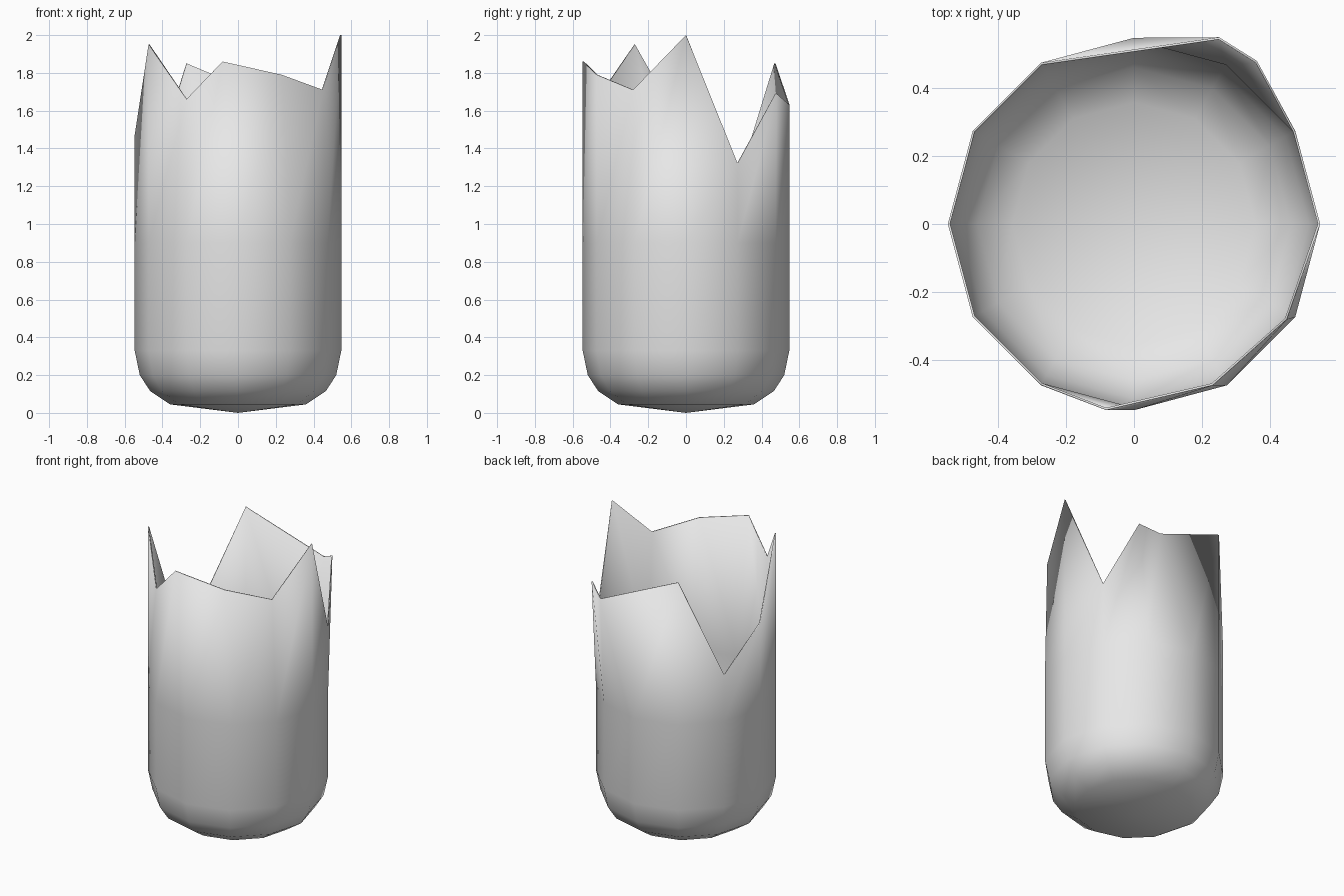
import bpy, bmesh
from math import cos, sin, pi, radians

cube = bpy.data.objects.get("Cube")
if cube:
    bpy.data.objects.remove(cube, do_unlink=True)

# One plain grey for the whole shell
grey = bpy.data.materials.new("light_grey")
grey.use_nodes = True
colour = (0.8, 0.8, 0.8, 1)
grey.diffuse_color = colour
grey.node_tree.nodes["Principled BSDF"].inputs["Base Color"].default_value = colour

SIDES = 12
R = 0.547

# Rounded base and straight wall: radius, height
profile = [(0.36, 0.045), (0.465, 0.115), (0.52, 0.2), (R, 0.33), (R, 0.9)]

# Broken rim: degrees round, radius, height
rim = [(0, R, 2.0), (30, R, 1.32), (53, 0.6, 1.69), (65.5, 0.603, 1.63),
       (120, R, 1.85), (150, R, 1.21), (180, R, 1.47), (210, R, 1.95),
       (240, R, 1.66), (261.5, 0.553, 1.86), (296, 0.528, 1.79), (328, 0.53, 1.71)]

bm = bmesh.new()


def point(angle, radius, z):
    return bm.verts.new((radius * cos(angle), radius * sin(angle), z))


rings = [[point(2 * pi * i / SIDES, r, z) for i in range(SIDES)] for r, z in profile]
rings.append([point(radians(a), r, z) for a, r, z in rim])

# Pointed underside
tip = bm.verts.new((0, 0, 0))
for i in range(SIDES):
    bm.faces.new((tip, rings[0][(i + 1) % SIDES], rings[0][i]))

# Walls up to the jagged edge
for low, high in zip(rings, rings[1:]):
    for i in range(SIDES):
        j = (i + 1) % SIDES
        bm.faces.new((low[i], low[j], high[j], high[i]))

mesh = bpy.data.meshes.new("broken_shell")
bm.to_mesh(mesh)
bm.free()
mesh.materials.append(grey)
shell = bpy.data.objects.new("broken_shell", mesh)
bpy.context.collection.objects.link(shell)

# Smooth sides with sharp rim
bpy.ops.object.select_all(action='DESELECT')
shell.select_set(True)
bpy.context.view_layer.objects.active = shell
bpy.ops.object.shade_smooth_by_angle(angle=radians(40))

# Thin wall
wall = shell.modifiers.new("thin_wall", 'SOLIDIFY')
wall.thickness = 0.007
wall.offset = -1
